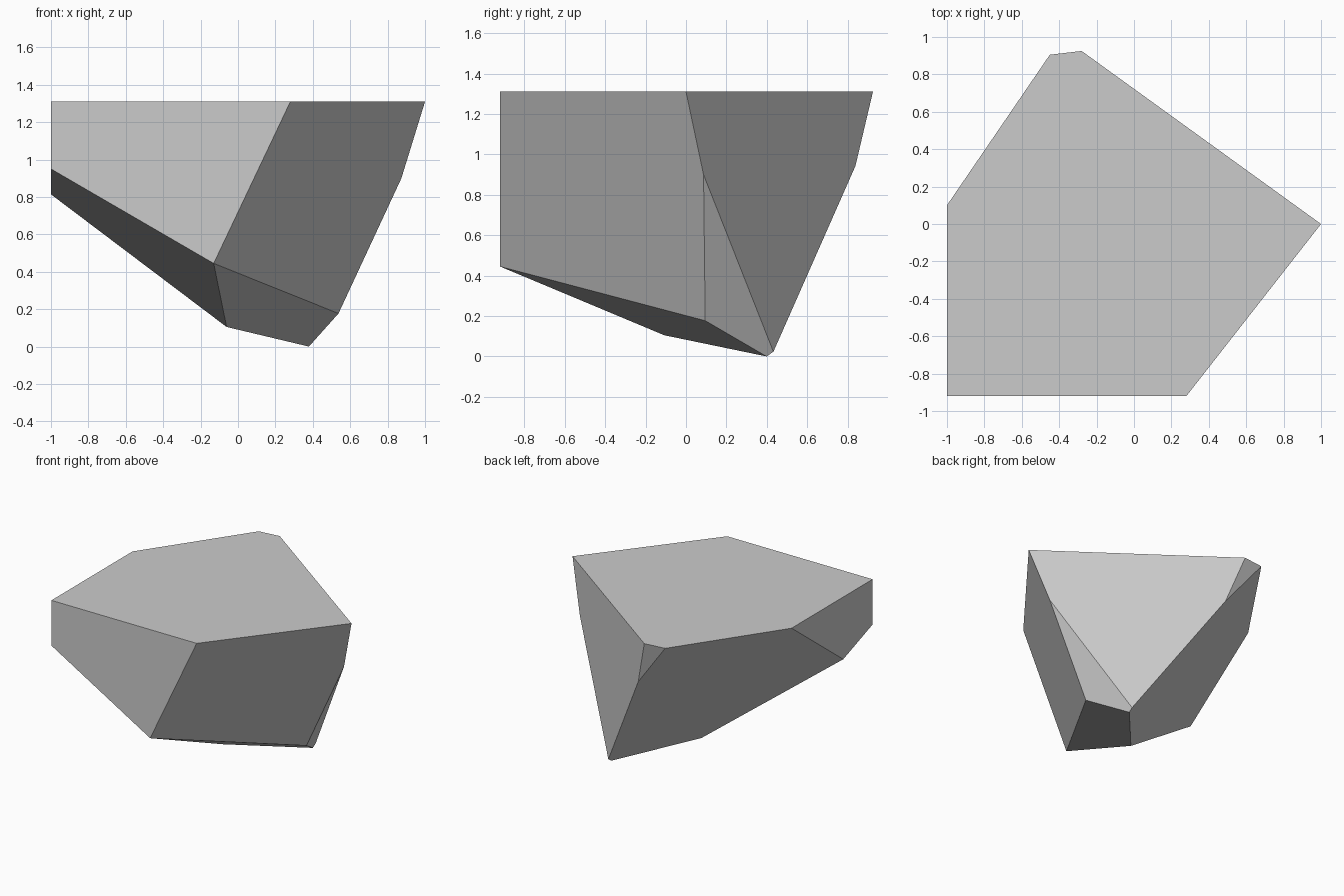
import bpy
import bmesh
from mathutils import Vector

default = bpy.data.objects.get("Cube")
if default:
    bpy.data.objects.remove(default, do_unlink=True)

# Stone colour
grey = (0.6, 0.6, 0.6, 1.0)
stone = bpy.data.materials.new("stone grey")
stone.use_nodes = True
stone.diffuse_color = grey
stone.node_tree.nodes["Principled BSDF"].inputs["Base Color"].default_value = grey

# Corners of the cut planes
corner = {
    "top_left": (-1, 0.1, 1.31),
    "top_back_a": (-0.45, 0.905, 1.31),
    "top_back_b": (-0.28, 0.925, 1.31),
    "top_right": (1, 0, 1.31),
    "top_front": (0.28, -0.92, 1.31),
    "front_tip": (-0.13, -0.92, 0.445),
    "front_left": (-1, -0.92, 0.95),
    "under_left": (-0.07, -0.12, 0.115),
    "foot": (0.38, 0.4, 0),
    "heel": (0.385, 0.43, 0.03),
    "right_low": (0.54, 0.09, 0.18),
    "right_high": (0.88, 0.08, 0.91),
    "back_notch": (-0.17, 0.84, 0.95),
}

# Each flat facet passes through three corners
facets = [
    ("top_right", "top_front", "front_tip"),
    ("front_tip", "right_low", "foot"),
    ("front_left", "front_tip", "under_left"),
    ("top_left", "top_back_a", "foot"),
    ("top_right", "top_back_b", "heel"),
    ("top_back_a", "top_back_b", "back_notch"),
    ("right_low", "right_high", "heel"),
]

# Rough block, whose top, front and left sides stay uncut
low, high = Vector((-1, -0.92, -0.1)), Vector((1.1, 1, 1.31))
bm = bmesh.new()
bmesh.ops.create_cube(bm, size=1)
for v in bm.verts:
    v.co = Vector([(a + b) / 2 + c * (b - a) for a, b, c in zip(low, high, v.co)])

# Slice every facet off and close the cut
core = Vector((0, 0, 0.9))
for names in facets:
    a, b, c = (Vector(corner[n]) for n in names)
    normal = (b - a).cross(c - a).normalized()
    if normal.dot(core - a) > 0:
        normal.negate()
    cut = bmesh.ops.bisect_plane(
        bm, geom=bm.verts[:] + bm.edges[:] + bm.faces[:], dist=1e-5,
        plane_co=a, plane_no=normal, clear_outer=True)
    rim = [e for e in cut["geom_cut"] if isinstance(e, bmesh.types.BMEdge)]
    bmesh.ops.contextual_create(bm, geom=rim)

bmesh.ops.recalc_face_normals(bm, faces=bm.faces[:])
mesh = bpy.data.meshes.new("faceted_rock")
bm.to_mesh(mesh)
bm.free()
mesh.materials.append(stone)

rock = bpy.data.objects.new("faceted_rock", mesh)
bpy.context.collection.objects.link(rock)
